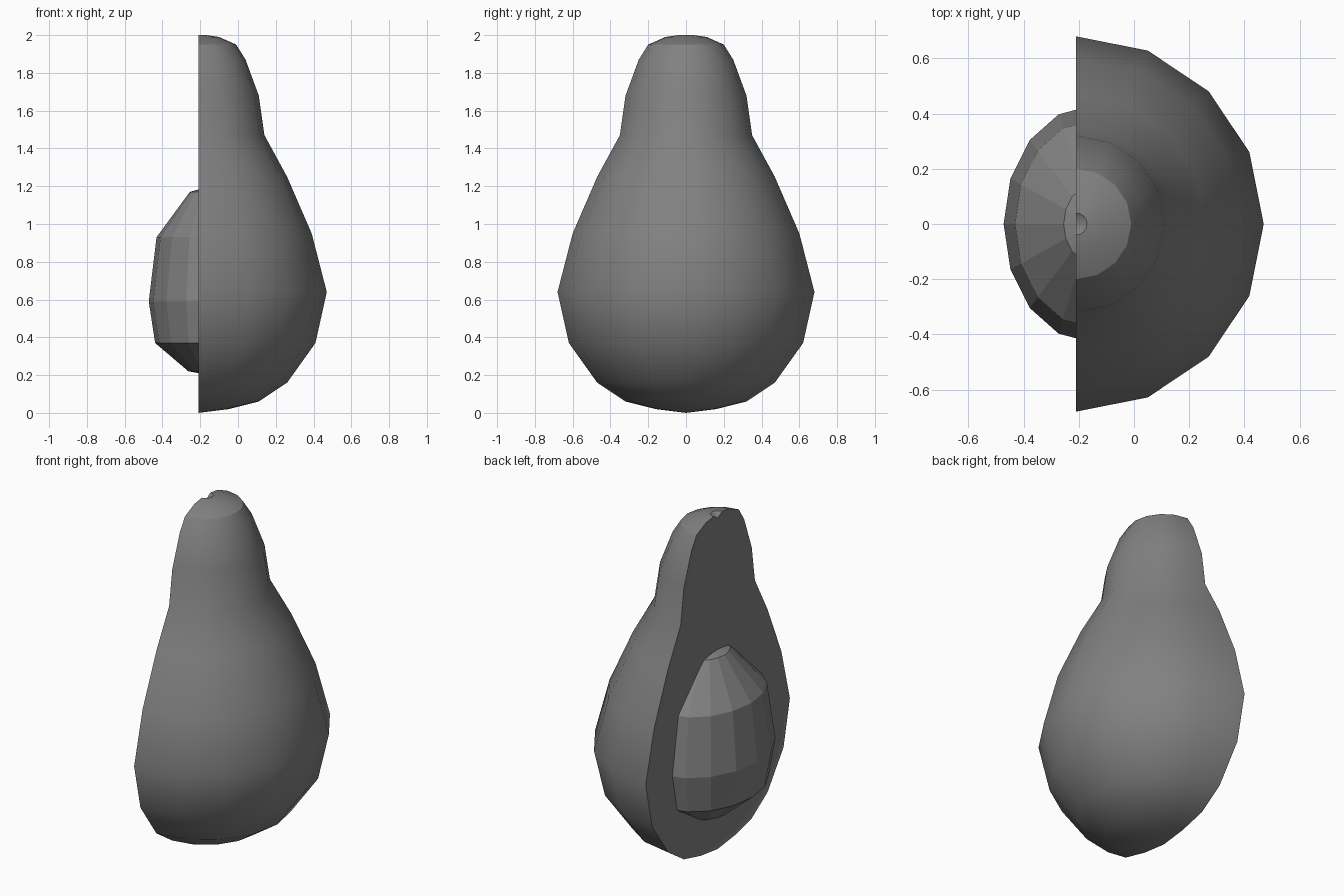
import bpy, bmesh, math
from mathutils import Vector

cube = bpy.data.objects.get("Cube")
if cube:
    bpy.data.objects.remove(cube, do_unlink=True)

CUT_X = -0.21  # plane of the halved fruit


def make_material(name, color):
    mat = bpy.data.materials.new(name)
    mat.use_nodes = True
    mat.diffuse_color = color
    mat.node_tree.nodes["Principled BSDF"].inputs["Base Color"].default_value = color
    return mat


grey = make_material("plain grey", (0.22, 0.22, 0.22, 1))


def lathe(bm, profile, center_x, angle, steps):
    """Spin a (radius, height) profile, starting at +y and turning towards +x."""
    verts = [bm.verts.new((center_x, r, z)) for r, z in profile]
    edges = [bm.edges.new(pair) for pair in zip(verts, verts[1:])]
    bmesh.ops.spin(bm, geom=verts + edges, cent=(center_x, 0, 0), axis=(0, 0, 1),
                   angle=-angle, steps=steps, use_duplicate=False)
    bmesh.ops.remove_doubles(bm, verts=bm.verts, dist=0.002)


def finish(bm, name):
    bmesh.ops.recalc_face_normals(bm, faces=bm.faces)
    mesh = bpy.data.meshes.new(name)
    bm.to_mesh(mesh)
    bm.free()
    mesh.materials.append(grey)
    obj = bpy.data.objects.new(name, mesh)
    bpy.context.collection.objects.link(obj)
    return obj


# Fruit half: half lathe, closed by a flat cut with a thin raised skin rim
fruit_profile = [(0, 0), (0.16, 0.02), (0.32, 0.06), (0.47, 0.16), (0.62, 0.37),
                 (0.68, 0.64), (0.60, 0.95), (0.47, 1.25), (0.35, 1.47), (0.32, 1.68),
                 (0.25, 1.87), (0.20, 1.95), (0.11, 1.99), (0.04, 2.0), (0, 1.975)]
bm = bmesh.new()
lathe(bm, fruit_profile, CUT_X, math.pi, 8)
rim = [e for e in bm.edges if e.is_boundary]
bmesh.ops.contextual_create(bm, geom=rim)
bmesh.ops.recalc_face_normals(bm, faces=bm.faces)
cut = max(bm.faces, key=lambda f: len(f.verts))
bmesh.ops.inset_region(bm, faces=[cut], thickness=0.035, depth=-0.008)
fruit = finish(bm, "fruit_half")
bpy.ops.object.select_all(action='DESELECT')
fruit.select_set(True)
bpy.context.view_layer.objects.active = fruit
bpy.ops.object.shade_smooth_by_angle(angle=math.radians(30))

# Seed: faceted lathe, flattened in depth and trimmed just behind the cut
seed_profile = [(0, 0.2), (0.15, 0.22), (0.385, 0.37), (0.43, 0.59),
                (0.375, 0.93), (0.14, 1.17), (0, 1.2)]
bm = bmesh.new()
lathe(bm, seed_profile, 0, math.tau, 16)
for v in bm.verts:
    v.co.x = v.co.x * 0.75 - 0.15
bmesh.ops.bisect_plane(bm, geom=bm.verts[:] + bm.edges[:] + bm.faces[:],
                       plane_co=Vector((CUT_X + 0.02, 0, 0)), plane_no=(1, 0, 0),
                       clear_outer=True)
bmesh.ops.contextual_create(bm, geom=[e for e in bm.edges if e.is_boundary])
finish(bm, "seed")
